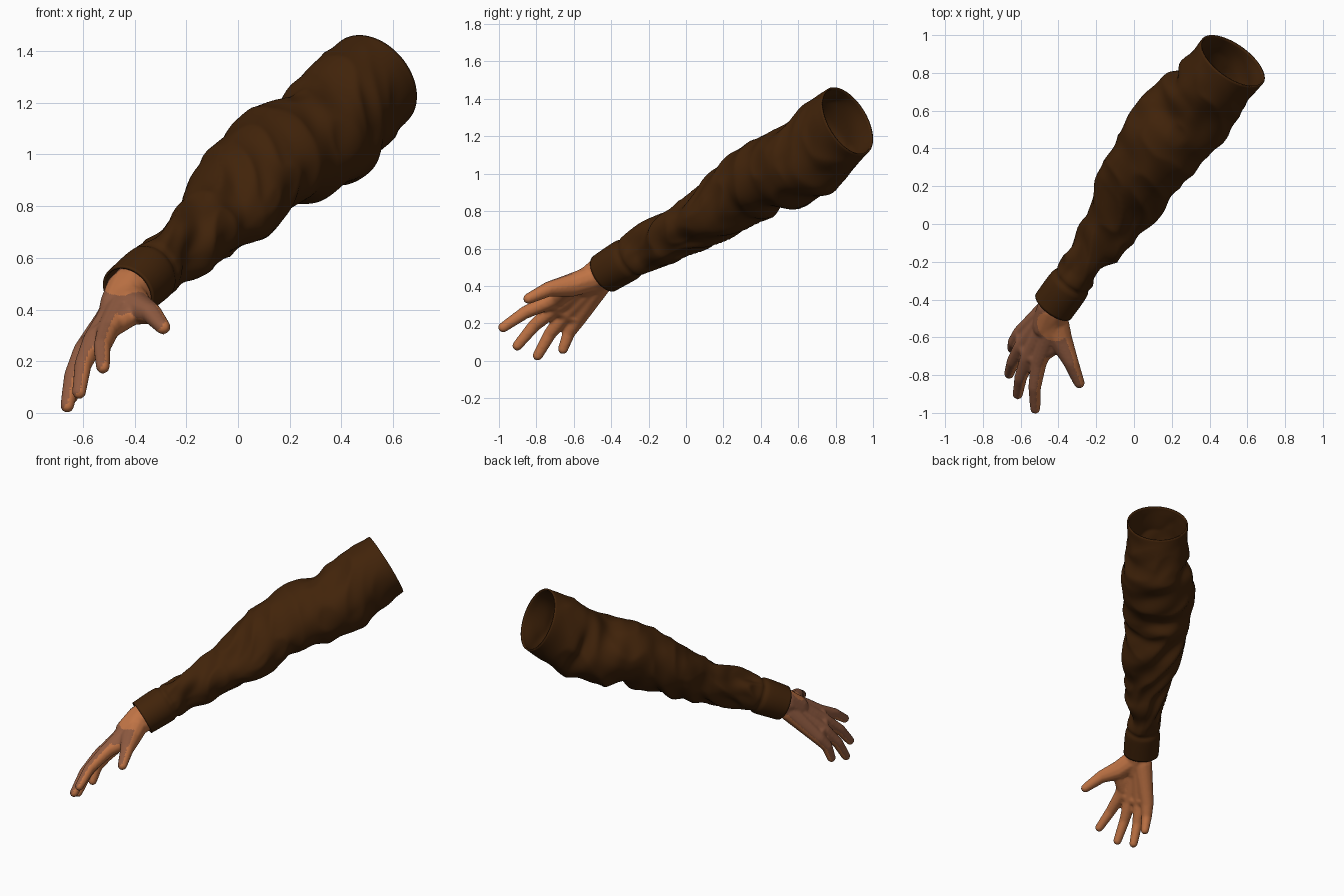
import bpy, bmesh, math
from mathutils import Vector, noise

if "Cube" in bpy.data.objects:
    bpy.data.objects.remove(bpy.data.objects["Cube"])


def material(name, rgb):
    m = bpy.data.materials.new(name)
    m.use_nodes = True
    m.diffuse_color = (*rgb, 1)
    bsdf = m.node_tree.nodes["Principled BSDF"]
    bsdf.inputs["Base Color"].default_value = (*rgb, 1)
    bsdf.inputs["Roughness"].default_value = 0.8
    return m


brown = material("dark brown cloth", (0.053, 0.017, 0.003))
skin = material("warm skin", (0.53, 0.175, 0.06))
skin_dark = material("deep skin", (0.28, 0.105, 0.053))


def make_object(name, bm, mats):
    mesh = bpy.data.meshes.new(name)
    bm.to_mesh(mesh)
    bm.free()
    for m in mats:
        mesh.materials.append(m)
    ob = bpy.data.objects.new(name, mesh)
    bpy.context.collection.objects.link(ob)
    return ob


def shade(ob, angle):
    bpy.ops.object.select_all(action="DESELECT")
    ob.select_set(True)
    bpy.context.view_layer.objects.active = ob
    bpy.ops.object.shade_smooth_by_angle(angle=math.radians(angle))


# Arm frame: along the arm, across it, and up from it
AXIS = Vector((0.525, 0.725, 0.445)).normalized()
ACROSS = Vector((0.81, -0.586, 0)).normalized()
UP = ACROSS.cross(AXIS)

# Sleeve sections: position along arm, offset across, offset up, radius across, radius up
SECTIONS = [
    (-0.33, -0.09, 0.687, 0.115, 0.110),
    (-0.20, -0.09, 0.687, 0.115, 0.116),
    (-0.05, -0.09, 0.683, 0.104, 0.117),
    (0.20, -0.09, 0.663, 0.142, 0.138),
    (0.46, -0.107, 0.651, 0.182, 0.146),
    (0.68, -0.125, 0.685, 0.215, 0.188),
    (0.95, -0.13, 0.668, 0.235, 0.222),
    (1.14, -0.105, 0.655, 0.230, 0.226),
    (1.26, -0.10, 0.672, 0.203, 0.220),
    (1.38, -0.09, 0.690, 0.198, 0.212),
    (1.47, -0.083, 0.700, 0.200, 0.202),
]

# Large bulges and hollows: position along arm, angle around it, height, length
BULGES = [
    (0.48, 122, 0.065, 0.14),
    (1.05, 122, -0.05, 0.08),
    (0.25, 302, -0.035, 0.11),
    (0.67, 302, -0.03, 0.06),
    (0.80, 252, -0.045, 0.06),
    (1.20, 180, -0.04, 0.04),
]


def section_at(t):
    """Smooth interpolation of the sections at distance t."""
    n = len(SECTIONS)
    i = max(k for k in range(n - 1) if SECTIONS[k][0] <= t + 1e-6)
    a, b = SECTIONS[i], SECTIONS[i + 1]
    p, q = SECTIONS[max(i - 1, 0)], SECTIONS[min(i + 2, n - 1)]
    w = b[0] - a[0]
    f = (t - a[0]) / w
    out = []
    for k in range(1, 5):
        ma = (b[k] - p[k]) / (b[0] - p[0]) * w
        mb = (q[k] - a[k]) / (q[0] - a[0]) * w
        out.append((2*f**3 - 3*f*f + 1) * a[k] + (f**3 - 2*f*f + f) * ma
                   + (3*f*f - 2*f**3) * b[k] + (f**3 - f*f) * mb)
    return out


def fold(t, ang):
    """Cloth folds: slanted ridges, fading out at the cuff and the shoulder."""
    fade = min(1, max(0, (t + 0.16) / 0.1)) * min(1, max(0, (1.45 - t) / 0.2))
    c, s = math.cos(ang), math.sin(ang)
    slant = t + 0.10 * c - 0.07 * s
    broad = noise.noise(Vector((c * 1.3, s * 1.3, slant * 8)))
    ridge = 0.2 - abs(noise.noise(Vector((c * 0.9 + 7, s * 0.9, slant * 5))))
    seam = -0.01 * math.exp(-((t + 0.14) / 0.015) ** 2)
    bulge = sum(h * math.exp(-((t - p) / w) ** 2 + 3.5 * (math.cos(ang - math.radians(a)) - 1))
                for p, a, h, w in BULGES)
    return fade * (0.016 * broad + 0.04 * ridge) + seam + bulge


# Sleeve
ROWS, SIDES = 150, 80
bm = bmesh.new()
rings = []
for r in range(ROWS + 1):
    t = SECTIONS[0][0] + (SECTIONS[-1][0] - SECTIONS[0][0]) * r / ROWS
    cu, cv, ru, rv = section_at(t)
    ring = []
    for j in range(SIDES):
        ang = math.tau * j / SIDES
        d = fold(t, ang)
        ring.append(bm.verts.new(AXIS * t + ACROSS * (cu + (ru + d) * math.cos(ang))
                                 + UP * (cv + (rv + d) * math.sin(ang))))
    rings.append(ring)
for lo, hi in zip(rings, rings[1:]):
    for j in range(SIDES):
        k = (j + 1) % SIDES
        bm.faces.new((lo[j], hi[j], hi[k], lo[k]))
sleeve = make_object("sleeve", bm, [brown])
wall = sleeve.modifiers.new("cloth thickness", "SOLIDIFY")
wall.thickness = 0.01
wall.offset = -1
shade(sleeve, 50)

# Hand: chains of rounded segments fused into one skin
ball = bmesh.new()
bmesh.ops.create_icosphere(ball, subdivisions=2, radius=1)
BALL = [v.co.copy() for v in ball.verts]
ball.free()
bm = bmesh.new()


def limb(points):
    """Join consecutive (x, y, z, radius) balls into rounded segments."""
    for pair in zip(points, points[1:]):
        verts = [bm.verts.new(Vector(co) + p * rad) for *co, rad in pair for p in BALL]
        bmesh.ops.convex_hull(bm, input=verts)


# Wrist
limb([(-0.36, -0.35, 0.53, 0.092), (-0.422, -0.45, 0.468, 0.094), (-0.465, -0.54, 0.41, 0.075)])

# Each finger: metacarpal start, knuckle, tip
FINGERS = [
    ((-0.42, -0.50, 0.46), (-0.505, -0.735, 0.315), (-0.523, -0.978, 0.178)),
    ((-0.44, -0.49, 0.44), (-0.56, -0.71, 0.275), (-0.615, -0.902, 0.080)),
    ((-0.45, -0.48, 0.42), (-0.595, -0.65, 0.24), (-0.661, -0.793, 0.027)),
    ((-0.46, -0.46, 0.41), (-0.60, -0.58, 0.22), (-0.645, -0.658, 0.062)),
]
for start, knuckle, tip in FINGERS:
    s, k, e = map(Vector, (start, knuckle, tip))
    mid = k.lerp(e, 0.5) + Vector((-0.012, -0.006, 0.01))
    limb([(*s, 0.064), (*k, 0.044), (*mid, 0.035), (*e, 0.028)])

# Palm webbing between neighbouring knuckles
limb([(*Vector(s).lerp(Vector(k), 0.93), 0.044) for s, k, e in FINGERS])

# Thumb with its muscle
limb([(-0.42, -0.50, 0.44, 0.072), (-0.39, -0.61, 0.405, 0.064),
      (-0.335, -0.73, 0.385, 0.042), (-0.29, -0.842, 0.332, 0.030)])
# Web between thumb and palm
limb([(-0.40, -0.63, 0.39, 0.046), (-0.49, -0.69, 0.335, 0.046)])

# Drop the points left inside each segment
loose = [v for v in bm.verts if not v.link_faces]
bmesh.ops.delete(bm, geom=loose, context="VERTS")

blank = make_object("hand_form", bm, [skin])
fuse = blank.modifiers.new("fuse", "REMESH")
fuse.mode = "VOXEL"
fuse.voxel_size = 0.008
soft = blank.modifiers.new("soften", "SMOOTH")
soft.factor = 0.5
soft.iterations = 6
graph = bpy.context.evaluated_depsgraph_get()
mesh = bpy.data.meshes.new_from_object(blank.evaluated_get(graph))
bpy.data.objects.remove(blank)
mesh.name = "hand"
hand = bpy.data.objects.new("hand", mesh)
bpy.context.collection.objects.link(hand)
mesh.materials.clear()
mesh.materials.append(skin)
mesh.materials.append(skin_dark)

# Back of the hand is deeper in tone, except for a patch over the wrist
palm_dir = Vector((0.76, 0.05, -0.64))
patch = Vector((-0.42, -0.53, 0.49))
for f in mesh.polygons:
    back = f.normal.dot(palm_dir) < -0.25
    f.material_index = int(back and (f.center - patch).length > 0.095)
shade(hand, 60)
